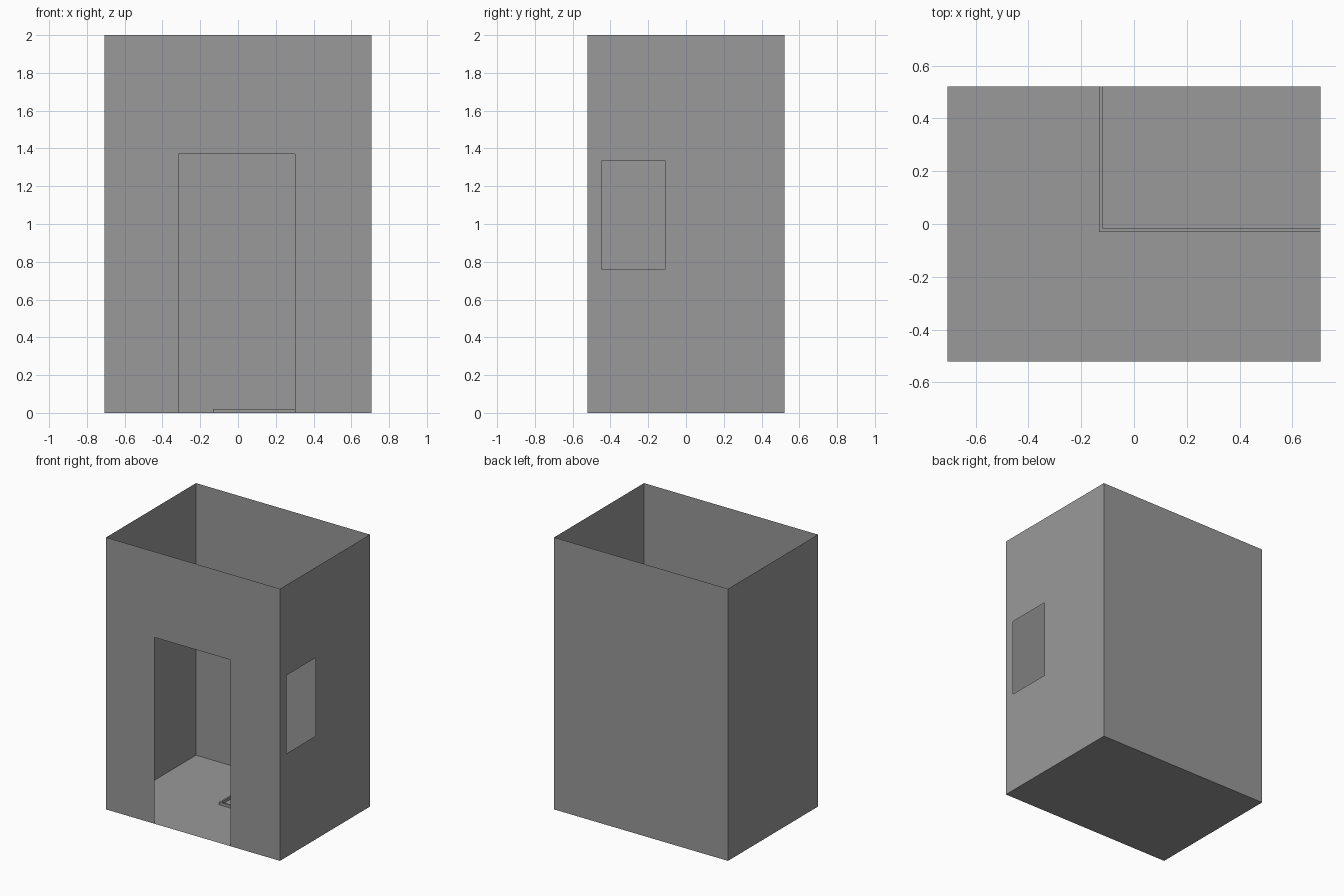
import bpy
import bmesh
from mathutils import Vector

cube = bpy.data.objects.get("Cube")
if cube:
    bpy.data.objects.remove(cube, do_unlink=True)

HX, HY, HEIGHT = 0.707, 0.522, 2.0

grey = bpy.data.materials.new("plain_grey")
grey.use_nodes = True
colour = (0.32, 0.32, 0.32, 1)
grey.diffuse_color = colour
grey.node_tree.nodes["Principled BSDF"].inputs["Base Color"].default_value = colour


def finish(bm, name):
    bmesh.ops.remove_doubles(bm, verts=bm.verts, dist=1e-5)
    mesh = bpy.data.meshes.new(name)
    bm.to_mesh(mesh)
    bm.free()
    mesh.materials.append(grey)
    obj = bpy.data.objects.new(name, mesh)
    bpy.context.collection.objects.link(obj)
    return obj


def panel(name, start, across, width, up, height, hole=None):
    """Thin flat panel; hole = (u0, u1, v0, v1) leaves a rectangular opening."""
    start, across, up = Vector(start), Vector(across), Vector(up)
    us, vs = {0, width}, {0, height}
    if hole:
        us |= set(hole[:2])
        vs |= set(hole[2:])
    us, vs = sorted(us), sorted(vs)
    bm = bmesh.new()
    for u0, u1 in zip(us, us[1:]):
        for v0, v1 in zip(vs, vs[1:]):
            if hole and (u0, u1, v0, v1) == hole:
                continue
            corners = ((u0, v0), (u1, v0), (u1, v1), (u0, v1))
            bm.faces.new([bm.verts.new(start + across * u + up * v) for u, v in corners])
    return finish(bm, name)


# Floor and the four thin walls, open at the top
X, Y, Z = (1, 0, 0), (0, 1, 0), (0, 0, 1)
panel("floor", (-HX, -HY, 0), X, 2 * HX, Y, 2 * HY)
panel("front_wall", (-HX, -HY, 0), X, 2 * HX, Z, HEIGHT,
      hole=(HX - 0.315, HX + 0.303, 0, 1.37))
panel("left_wall", (HX, -HY, 0), Y, 2 * HY, Z, HEIGHT,
      hole=(HY - 0.445, HY - 0.11, 0.76, 1.335))
panel("back_wall", (HX, HY, 0), (-1, 0, 0), 2 * HX, Z, HEIGHT)
panel("right_wall", (-HX, HY, 0), (0, -1, 0), 2 * HY, Z, HEIGHT)

# Low L-shaped curb in the back corner, running wall to wall
CURB = 0.02
outer = [(-0.132, HY), (-0.132, -0.03), (HX, -0.03)]
inner = [(-0.12, HY), (-0.12, -0.018), (HX, -0.018)]
bm = bmesh.new()


def strip(path_a, za, path_b, zb):
    for i in range(len(path_a) - 1):
        points = [(*path_a[i], za), (*path_a[i + 1], za),
                  (*path_b[i + 1], zb), (*path_b[i], zb)]
        bm.faces.new([bm.verts.new(p) for p in points])


strip(outer, 0, outer, CURB)
strip(outer, CURB, inner, CURB)
strip(inner, CURB, inner, 0)
finish(bm, "corner_curb")
